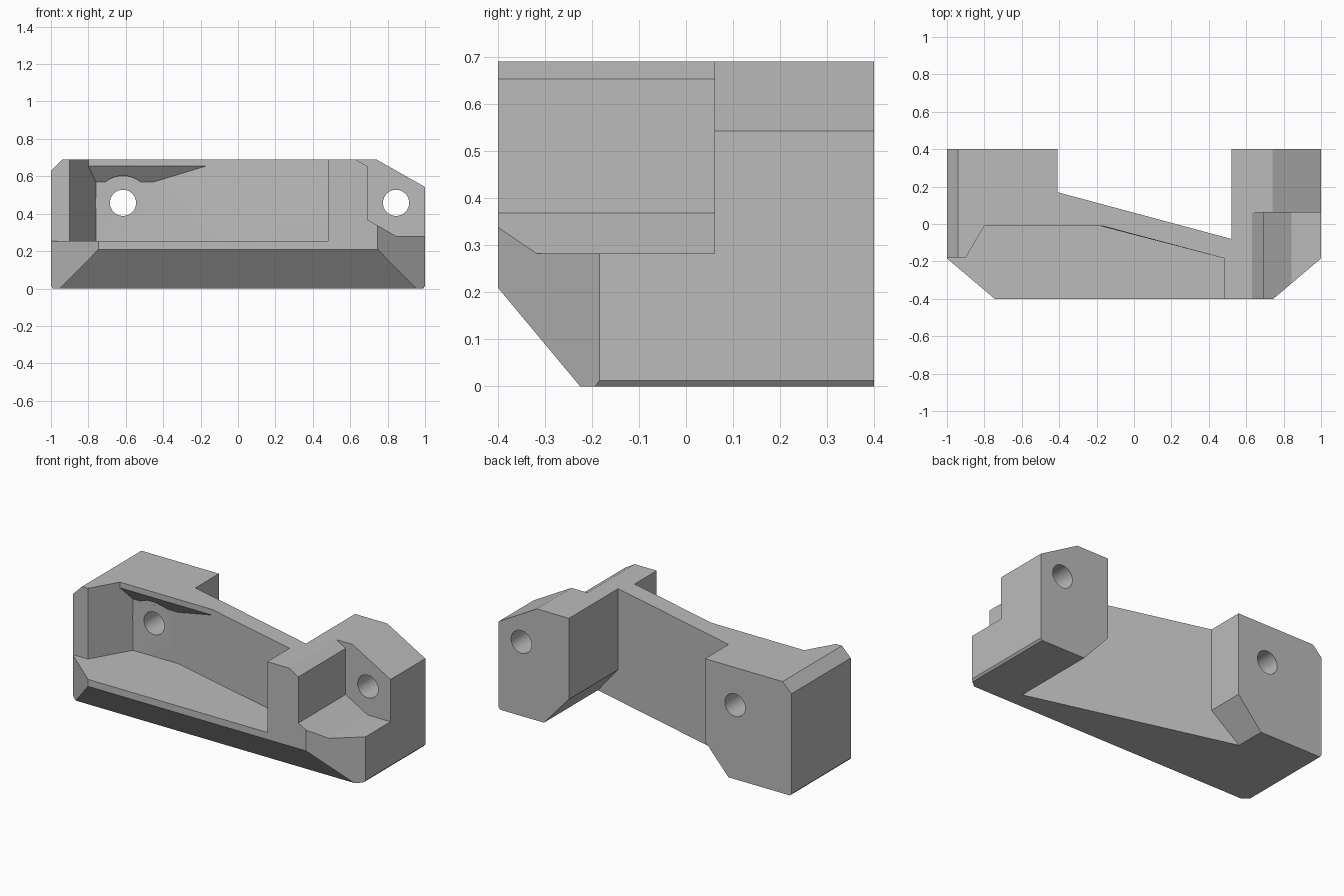
import bpy, bmesh, math
from mathutils import Matrix, Vector

if "Cube" in bpy.data.objects:
    bpy.data.objects.remove(bpy.data.objects["Cube"])

grey = bpy.data.materials.new("plain_grey")
grey.diffuse_color = (0.5, 0.5, 0.5, 1)
grey.use_nodes = True
grey.node_tree.nodes["Principled BSDF"].inputs["Base Color"].default_value = grey.diffuse_color


def loft(name, rings):
    """Closed solid through rings with equal point counts."""
    bm = bmesh.new()
    loops = [[bm.verts.new(p) for p in r] for r in rings]
    n = len(loops[0])
    for a, b in zip(loops, loops[1:]):
        for i in range(n):
            j = (i + 1) % n
            bm.faces.new((a[i], a[j], b[j], b[i]))
    bm.faces.new(loops[0][::-1])
    bm.faces.new(loops[-1])
    bmesh.ops.recalc_face_normals(bm, faces=bm.faces)
    me = bpy.data.meshes.new(name)
    bm.to_mesh(me)
    bm.free()
    ob = bpy.data.objects.new(name, me)
    bpy.context.collection.objects.link(ob)
    me.materials.append(grey)
    return ob


def along_y(name, pts, near, far):
    """Extrude an x-z profile; near and far give y for each x."""
    return loft(name, [[(x, f(x), z) for x, z in pts] for f in (near, far)])


def along_z(name, pts, z0, z1):
    return loft(name, [[(x, y, z) for x, y in pts] for z in (z0, z1)])


def bore(name, x, z, r, y0, y1):
    pts = [(x + r * math.cos(math.tau * i / 48), z + r * math.sin(math.tau * i / 48))
           for i in range(48)]
    return along_y(name, pts, lambda _: y0, lambda _: y1)


# Main block with bevelled top corners and a fine edge along the base
body = along_y("bracket_body",
               [(-.99, 0), (.99, 0), (1, .012), (1, .543), (.74, .69),
                (-.94, .69), (-1, .63), (-1, .012)],
               lambda x: -.4, lambda x: .4)
cutters = []

# Angled front corners
for s, name in ((-1, "left_corner_cut"), (1, "right_corner_cut")):
    cutters.append(along_z(name, [(s * .745, -.4), (s * 1.2, -.015), (s * 1.2, -.6),
                                  (s * .509, -.6)], -.2, .9))

# Sloping lower front edge
cutters.append(loft("front_underside_cut",
                    [[(x, -.4, .21), (x, -.1417, -.1), (x, -.7, -.1), (x, -.7, .57)]
                     for x in (-1.3, 1.3)]))

# Rear gap between the two legs, ending on a slanted wall
cutters.append(along_y("rear_gap_cut",
                       [(-.659, -.1), (-.41, .18), (-.41, .8), (.52, .8), (.52, .19), (.78, -.1)],
                       lambda x: .06 - .269 * x, lambda x: .8))

# Wide front pocket, undercut below its upper lip
low = [(-1.2, -.18), (-.9, -.18), (-.76, .06), (-.45, .06), (.48, -.183), (.48, -.6), (-1.2, -.6)]
top = [(-1.2, -.18), (-.9, -.18), (-.80, -.01), (-.17, -.01), (.48, -.183), (.48, -.6), (-1.2, -.6)]
cutters.append(loft("front_pocket_cut",
                    [[(x, y, z) for x, y in plan]
                     for plan, z in ((low, .253), (low, .57), (top, .655), (top, .9))]))

# Stepped pocket on the right end
cutters.append(along_y("right_pocket_cut",
                       [(.435, .8), (.63, .69), (.693, .653), (.693, .368), (.843, .282),
                        (1.2, .282), (1.2, .8)],
                       lambda x: -.7, lambda x: .061))

# Screw head clearance and the two screw holes
cutters.append(bore("screw_head_cut", -.615, .455, .148, -.2, .0598))
for name, x in (("left_hole_cut", -.615), ("right_hole_cut", .845)):
    cutters.append(bore(name, x, .458, .07, -.6, .7))

# Apply every cut to the body, then discard the cutters
bpy.context.view_layer.objects.active = body
for c in cutters:
    c.hide_render = True
    m = body.modifiers.new(c.name, 'BOOLEAN')
    m.operation, m.solver, m.object = 'DIFFERENCE', 'EXACT', c
    bpy.ops.object.modifier_apply(modifier=m.name)
    bpy.data.objects.remove(c)

body.data.materials.clear()
body.data.materials.append(grey)
for p in body.data.polygons:
    p.material_index = 0
body.select_set(True)
bpy.ops.object.shade_smooth_by_angle(angle=math.radians(20))
